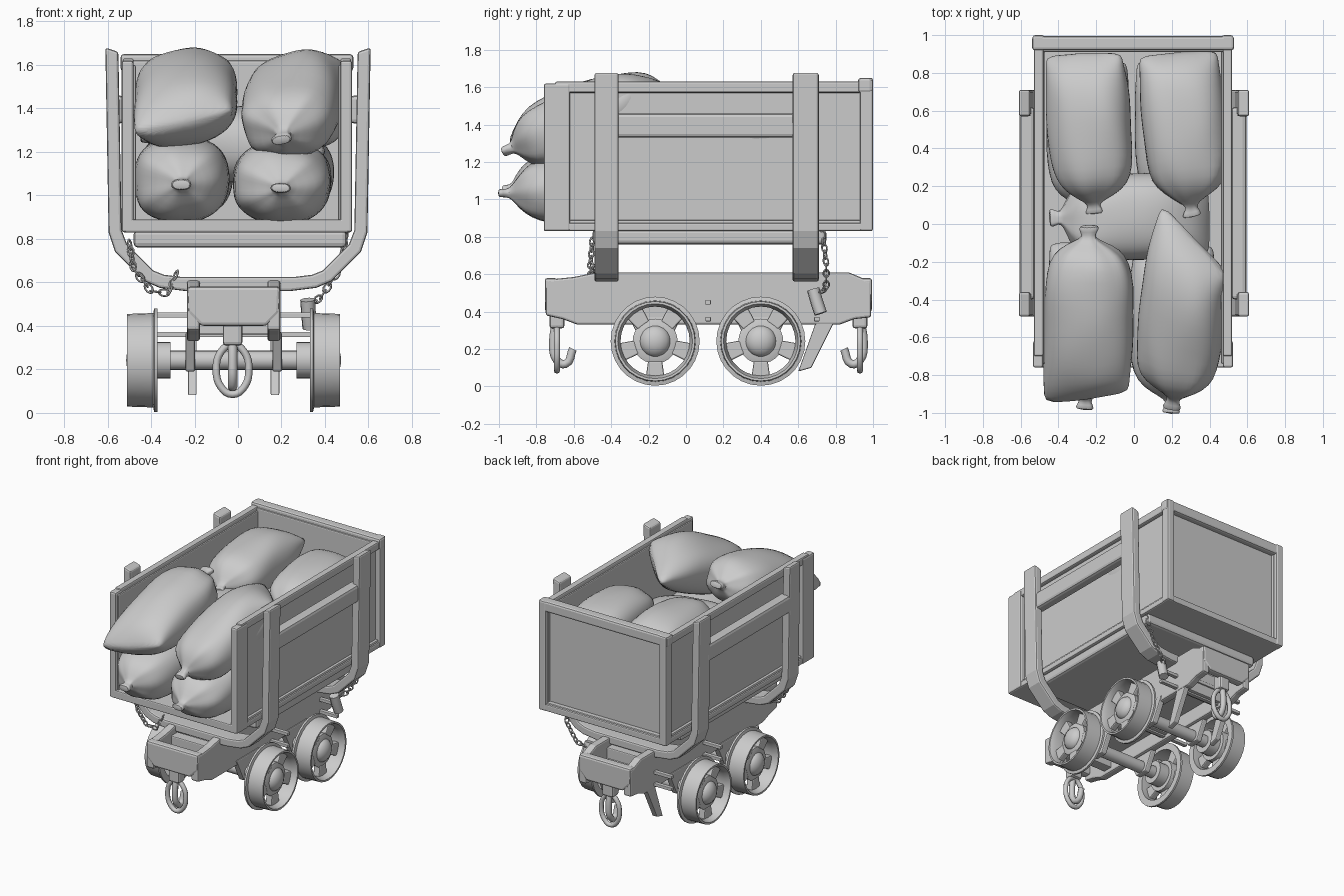
import bpy, bmesh, math
from mathutils import Vector, Matrix, noise

if "Cube" in bpy.data.objects:
    bpy.data.objects.remove(bpy.data.objects["Cube"])


def mesh_obj(name, bm, smooth=None, bevel=0):
    bmesh.ops.recalc_face_normals(bm, faces=bm.faces[:])
    me = bpy.data.meshes.new(name)
    bm.to_mesh(me)
    bm.free()
    ob = bpy.data.objects.new(name, me)
    bpy.context.collection.objects.link(ob)
    if bevel:
        m = ob.modifiers.new("bevel", 'BEVEL')
        m.width, m.segments = bevel, 2
    if smooth:
        bpy.ops.object.select_all(action='DESELECT')
        ob.select_set(True)
        bpy.context.view_layer.objects.active = ob
        bpy.ops.object.shade_smooth_by_angle(angle=math.radians(smooth))
    return ob


def box(name, x, y, z, bevel=0.008):
    bm = bmesh.new()
    bmesh.ops.create_cube(bm, size=1)
    for v in bm.verts:
        v.co = [r[0] + (r[1] - r[0]) * (c + .5) for r, c in zip((x, y, z), v.co)]
    return mesh_obj(name, bm, bevel=bevel)


def extrude(name, pts, axis, a, b, bevel=0.01):
    """Extrude a 2D outline along x (pts are y,z) or along y (pts are x,z)."""
    bm = bmesh.new()
    put = (lambda p, d: (d, p[0], p[1])) if axis == 'x' else (lambda p, d: (p[0], d, p[1]))
    rings = [[bm.verts.new(put(p, d)) for p in pts] for d in (a, b)]
    bridge(bm, rings)
    for r in rings:
        bm.faces.new(r)
    return mesh_obj(name, bm, bevel=bevel)


def bridge(bm, rings, closed=False):
    n = len(rings[0])
    for r, s in zip(rings, rings[1:] + (rings[:1] if closed else [])):
        for i in range(n):
            bm.faces.new((r[i], r[(i + 1) % n], s[(i + 1) % n], s[i]))


def lathe(name, prof, loc, seg=28):
    """Revolve a closed (x, radius) profile about the x axis."""
    bm = bmesh.new()
    rings = []
    for i in range(seg):
        a = 2 * math.pi * i / seg
        rings.append([bm.verts.new((loc[0] + x, loc[1] + r * math.cos(a), loc[2] + r * math.sin(a)))
                      for x, r in prof])
    bridge(bm, rings, True)
    return mesh_obj(name, bm, smooth=35)


def tube(name, pts, r, cyclic=False):
    cu = bpy.data.curves.new(name, 'CURVE')
    cu.dimensions, cu.bevel_depth, cu.bevel_resolution, cu.use_fill_caps = '3D', r, 2, True
    cu.resolution_u = 4
    sp = cu.splines.new('BEZIER')
    sp.bezier_points.add(len(pts) - 1)
    for bp, p in zip(sp.bezier_points, pts):
        bp.co, bp.handle_left_type, bp.handle_right_type = p, 'AUTO', 'AUTO'
    sp.use_cyclic_u = cyclic
    ob = bpy.data.objects.new(name, cu)
    bpy.context.collection.objects.link(ob)
    return ob


def chain(name, pts, step=0.035):
    pts, k = [Vector(p) for p in pts], 0
    for a, b in zip(pts, pts[1:]):
        n = max(1, round((b - a).length / step))
        for i in range(n):
            rot = (b - a).to_track_quat('X', 'Z').to_matrix().to_4x4() @ Matrix.Rotation(k * math.pi / 2, 4, 'X')
            bpy.ops.mesh.primitive_torus_add(major_segments=10, minor_segments=5,
                                             major_radius=.015, minor_radius=.005)
            ob = bpy.context.object
            ob.name = name
            ob.matrix_world = Matrix.Translation(a.lerp(b, (i + .5) / n)) @ rot @ Matrix.Diagonal((1.5, 1, 1, 1))
            k += 1


# Sack profile: position along, width, height (tied neck first, flat seam last)
SACK = [(0, .26, .14), (.035, .2, .12), (.07, .12, .14), (.1, .32, .34), (.15, .68, .66), (.23, .9, .88),
        (.35, .98, .97), (.5, 1, 1), (.65, 1, .98), (.78, .98, .88), (.88, .95, .68), (.95, .93, .4), (1, .9, .06)]


def sack(name, a, b, W, H, roll=0, skew=0, seg=22):
    a, b = Vector(a), Vector(b)
    d = (b - a).normalized()
    L = (b - a).length
    side = d.cross(Vector((0, 0, 1))).normalized()
    up = side.cross(d)
    bm = bmesh.new()
    rings = []
    for t, w, h in SACK:
        ring = []
        q = roll * (.3 + .7 * t)
        s2, u2 = side * math.cos(q) + up * math.sin(q), up * math.cos(q) - side * math.sin(q)
        for i in range(seg):
            an = 2 * math.pi * i / seg
            c, s = [math.copysign(abs(f) ** .82, f) for f in (math.cos(an), math.sin(an))]
            k = 1 + .07 * math.exp(-((t - .14) / .1) ** 2) * math.cos(7 * an)
            p = a + d * L * (t + skew * c * t ** 2) + (s2 * w * W * c + u2 * h * H * s) * k
            ring.append(bm.verts.new(p + noise.noise_vector(p * 5) * .018))
        rings.append(ring)
    bridge(bm, rings)
    bm.faces.new(rings[0])
    bm.faces.new(rings[-1])
    ob = mesh_obj(name, bm, smooth=80)
    ob.modifiers.new("sub", 'SUBSURF').levels = 1


# Cargo box: floor, underside, walls and frame
box("box_floor", (-.52, .51), (-.76, .98), (.83, .89))
box("box_underside", (-.48, .5), (-.5, .75), (.76, .84), .02)
box("back_panel", (-.5, .49), (.91, .95), (.85, 1.62))
box("back_top_rail", (-.54, .53), (.92, .995), (1.57, 1.65), .015)
box("back_bottom_rail", (-.52, .51), (.92, .995), (.83, .88))
for s in (-1, 1):
    def X(p, q):
        return tuple(sorted((-.005 + s * p, -.005 + s * q)))
    box("side_panel", X(.465, .495), (-.74, .97), (.85, 1.6))
    box("front_corner_post", X(.475, .53), (-.76, -.62), (.83, 1.62), .012)
    box("back_corner_post", X(.47, .53), (.93, 1), (.83, 1.65), .012)
    box("side_top_rail", X(.475, .525), (-.7, .96), (1.57, 1.63), .01)
    box("side_bottom_rail", X(.475, .525), (-.7, .96), (.83, .875), .01)
    box("side_guard_rail", X(.52, .6), (-.4, .62), (1.33, 1.46), .02)

# U-shaped cradle straps
outer = [(.61, 1.68), (.595, .83), (.565, .74), (.43, .605), (.36, .575), (.24, .56)]
inner = [(.26, .625), (.34, .635), (.39, .655), (.51, .775), (.535, .84), (.55, 1.66)]
half = outer + inner
for y0, y1 in ((-.49, -.36), (.57, .71)):
    pts = outer + [(-x, z) for x, z in outer[::-1]] + [(-x, z) for x, z in inner[::-1]] + inner
    extrude("cradle_strap", pts, 'y', y0, y1, .012)

# Chassis: side beams, end bumpers, deck and cross members
prof = [(-.75, .38), (-.66, .36), (-.58, .33), (.82, .33), (.9, .36), (.99, .37), (.99, .56),
        (.87, .61), (-.48, .61), (-.6, .585), (-.75, .57)]
for x in (-.235, .135):
    extrude("chassis_beam", prof, 'x', x, x + .06, .012)
end = [(-.235, .58), (-.23, .46), (-.17, .4), (.13, .4), (.19, .46), (.195, .58)]
extrude("front_bumper", end, 'y', -.755, -.69, .015)
extrude("back_bumper", end, 'y', .93, .995, .015)
box("chassis_deck", (-.2, .16), (-.5, .75), (.44, .47))
for y in (-.5, .12, .7):
    box("cross_member", (-.2, .16), (y - .04, y + .04), (.36, .55))
for y in (.118, .7):
    for z in (.36, .45):
        box("brake_bar", (-.38, .34), (y - .015, y + .015), (z - .012, z + .012), .004)
extrude("brake_strut", [(.7, .36), (.8, .36), (.67, .1), (.6, .08)], 'x', .15, .19, .006)
extrude("brake_strut", [(.7, .36), (.8, .36), (.67, .1), (.6, .08)], 'x', -.23, -.19, .006)

# Wheelsets: axle, collars, pedestals and spoked wheels
for y in (-.165, .4):
    c = (-.02, y, .242)
    lathe("axle", [(-.42, .001), (-.42, .045), (.42, .045), (.42, .001)], c, 16)
    for s in (-1, 1):
        lathe("axle_collar", [(s * .29, .04), (s * .29, .085), (s * .4, .085), (s * .4, .04)], c, 20)
        x = -.02 + s * .2
        extrude("axle_pedestal", [(y - .14, .37), (y - .05, .19), (y + .05, .19), (y + .14, .37)], 'x',
                x - .022, x + .022, .008)
        w = (-.02 + s * .42, y, .242)
        lathe("wheel_rim", [(s * .07, .2), (s * .07, .213), (-s * .05, .217), (-s * .055, .238),
                            (-s * .07, .238), (-s * .07, .19), (s * .03, .185)], w)
        lathe("wheel_hub_disc", [(-s * .05, .01), (-s * .05, .115), (s * .02, .12), (s * .03, .09), (s * .03, .01)], w)
        bm = bmesh.new()
        bmesh.ops.create_uvsphere(bm, u_segments=16, v_segments=10, radius=.085,
                                  matrix=Matrix.Translation((w[0] + s * .015, y, w[2])) @ Matrix.Diagonal((.7, 1, 1, 1)))
        mesh_obj("wheel_hub", bm, smooth=60)
        for i in range(5):
            bm = bmesh.new()
            bmesh.ops.create_cube(bm, size=1)
            for v in bm.verts:
                k = .075 if v.co.z < 0 else .1
                v.co = (v.co.x * .05, v.co.y * k, .15 + v.co.z * .09)
            bm.transform(Matrix.Translation(w) @ Matrix.Rotation(math.tau * (i + .5) / 5, 4, 'X'))
            mesh_obj("wheel_spoke", bm, bevel=.008)

# Couplings: bracket, link and inward hook at each end
for s, y in ((-1, -.69), (1, .93)):
    box("coupling_bracket", (-.07, .02), (y - .04, y + .04), (.31, .43), .015)
    tube("coupling_link", [(-.025 + .075 * math.cos(a), y, .2 + .115 * math.sin(a))
                           for a in [math.tau * i / 8 for i in range(8)]], .017, True)
    tube("coupling_hook", [(-.025, y, .36), (-.025, y + s * .02, .24), (-.025, y, .14),
                           (-.025, y - s * .045, .12), (-.025, y - s * .085, .2)], .022)

# Hanging chains and locking peg
chain("front_chain", [(-.5, -.5, .79), (-.48, -.51, .66), (-.4, -.51, .56), (-.32, -.5, .55), (-.28, -.48, .65)])
chain("back_chain", [(.5, .73, .83), (.46, .75, .65), (.38, .75, .53), (.33, .72, .5)])
tube("locking_peg", [(.32, .68, .52), (.325, .7, .45), (.33, .72, .39)], .035)

# Sacks: lower layer, cross sack, then the upper layer
sack("lower_front_left_sack", (-.27, -.99, 1.05), (-.25, -.1, 1.1), .22, .2)
sack("lower_front_right_sack", (.19, -1.0, 1.04), (.21, -.1, 1.08), .23, .19)
sack("lower_back_left_sack", (-.24, .02, 1.1), (-.24, .88, 1.1), .22, .2)
sack("lower_back_right_sack", (.22, .02, 1.1), (.22, .88, 1.1), .22, .2)
sack("cross_sack", (-.45, .03, 1.27), (.4, .05, 1.2), .23, .18)
sack("upper_back_left_sack", (-.21, .05, 1.4), (-.26, .91, 1.46), .225, .18, .15)
sack("upper_back_right_sack", (.31, .04, 1.37), (.23, .91, 1.4), .225, .18, -.1)
sack("upper_front_left_sack", (-.23, -.0, 1.58), (-.25, -.93, 1.33), .24, .19, -.2, .04)
sack("upper_front_right_sack", (.2, -.99, 1.25), (.31, -.07, 1.58), .235, .19, .45, -.14)
